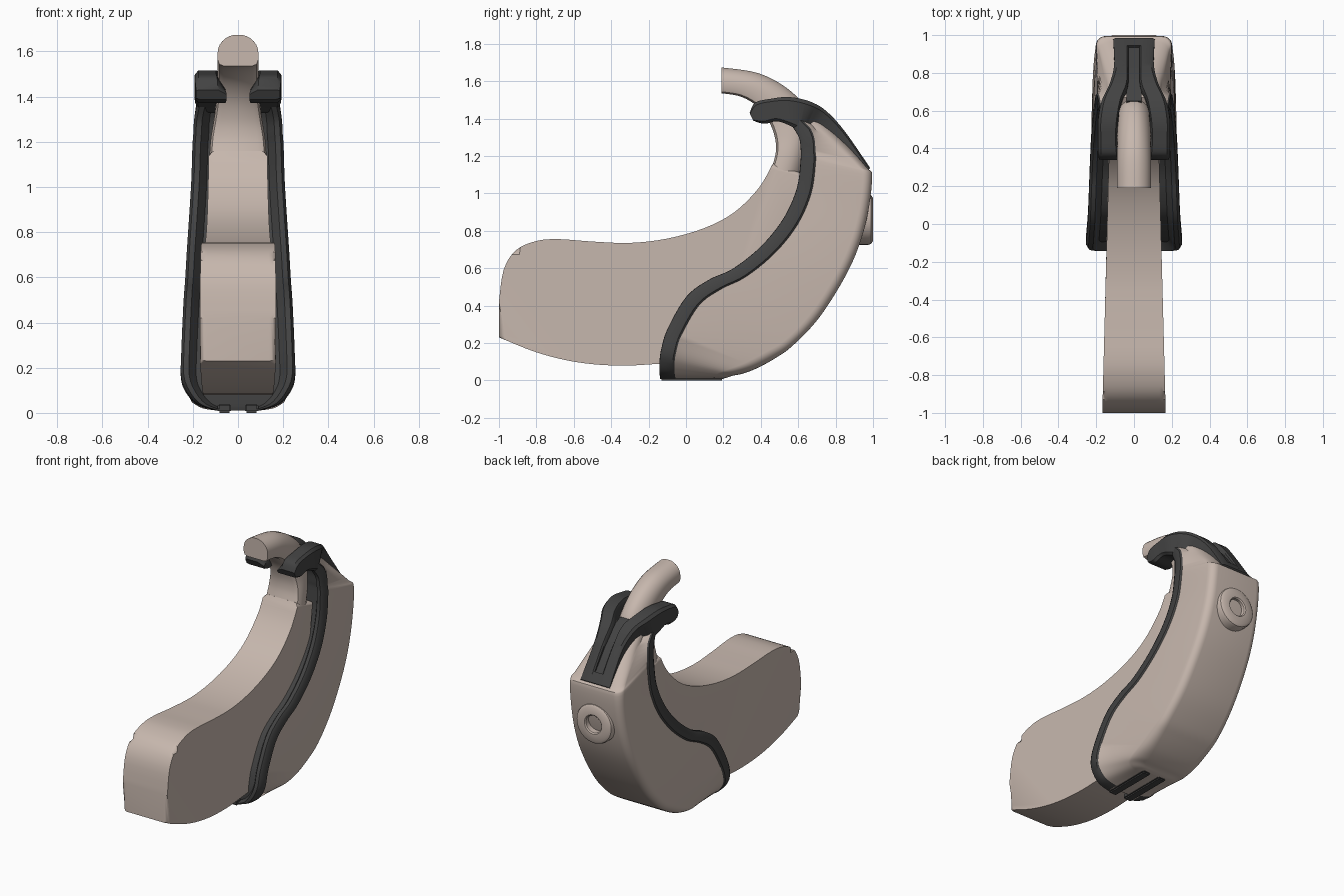
import bpy, bmesh, math
from mathutils import Vector

cube = bpy.data.objects.get("Cube")
if cube:
    bpy.data.objects.remove(cube, do_unlink=True)


def material(name, color):
    m = bpy.data.materials.new(name)
    m.use_nodes = True
    m.diffuse_color = color
    m.node_tree.nodes["Principled BSDF"].inputs["Base Color"].default_value = color
    return m


TAN = material("warm beige", (0.57, 0.475, 0.42, 1))
DARK = material("charcoal", (0.055, 0.055, 0.055, 1))


def finish(name, bm, mats, angle=35):
    bmesh.ops.recalc_face_normals(bm, faces=bm.faces)
    me = bpy.data.meshes.new(name)
    bm.to_mesh(me)
    bm.free()
    for m in mats:
        me.materials.append(m)
    ob = bpy.data.objects.new(name, me)
    bpy.context.collection.objects.link(ob)
    bpy.ops.object.select_all(action='DESELECT')
    ob.select_set(True)
    bpy.context.view_layer.objects.active = ob
    bpy.ops.object.shade_smooth_by_angle(angle=math.radians(angle))
    return ob


def smooth_rows(rows, steps=4):
    """Spline through rows of numbers."""
    out = []
    for i in range(len(rows) - 1):
        quad = [rows[max(i - 1, 0)], rows[i], rows[i + 1], rows[min(i + 2, len(rows) - 1)]]
        for k in range(steps):
            t = k / steps
            out.append([b + t * (c - a) / 2 + t * t * (a - 2.5 * b + 2 * c - d / 2)
                        + t ** 3 * (-a + 3 * b - 3 * c + d) / 2 for a, b, c, d in zip(*quad)])
    return out + [list(rows[-1])]


def loft(name, rings, mats, rule=None, angle=35):
    """Skin closed rings; rule picks the material from the column number."""
    bm = bmesh.new()
    vs = [[bm.verts.new(p) for p in r] for r in rings]
    n = len(vs[0])
    for a, b in zip(vs, vs[1:]):
        for j in range(n):
            k = (j + 1) % n
            f = bm.faces.new((a[j], a[k], b[k], b[j]))
            f.material_index = rule(j) if rule else 0
    bm.faces.new(vs[0])
    bm.faces.new(vs[-1])
    return finish(name, bm, mats, angle)


def mirrored(half):
    return half + [(-x, s) for x, s in reversed(half)]


# Inner body: side outline extruded across x, slightly wider at the front
top = smooth_rows([(-1, 0.42), (-0.975, 0.59), (-0.91, 0.695), (-0.8, 0.745), (-0.68, 0.755),
                   (-0.5, 0.742), (-0.3, 0.735), (-0.1, 0.758), (0.1, 0.815), (0.26, 0.9),
                   (0.39, 1.03), (0.465, 1.16)])
under = smooth_rows([(0.2, 0.25), (0, 0.115), (-0.2, 0.085), (-0.4, 0.08), (-0.6, 0.1),
                     (-0.8, 0.15), (-1, 0.23)])
outline = top + [(0.64, 1.1), (0.6, 0.8), (0.35, 0.4)] + under
bm = bmesh.new()
caps = []
for side in (1, -1):
    caps.append([bm.verts.new((side * (0.142 - 0.026 * y if y < 0.4 else 0.13), y, z))
                 for y, z in outline])
    bm.faces.new(caps[-1])
rim = [e for e in bm.edges]
n = len(outline)
for j in range(n):
    k = (j + 1) % n
    bm.faces.new((caps[0][j], caps[0][k], caps[1][k], caps[1][j]))
bmesh.ops.bevel(bm, geom=rim, offset=0.03, segments=4, profile=0.5, affect='EDGES')
finish("inner_body", bm, [TAN])

# Hooked neck: rounded on its outer side
rings = []
for iy, iz, oy, oz, w in smooth_rows([
        (0.46, 1.14, 0.62, 1.08, 0.127), (0.48, 1.22, 0.65, 1.2, 0.12),
        (0.475, 1.3, 0.67, 1.33, 0.105), (0.44, 1.39, 0.65, 1.45, 0.092),
        (0.375, 1.47, 0.54, 1.565, 0.09), (0.29, 1.518, 0.385, 1.645, 0.09),
        (0.19, 1.535, 0.19, 1.675, 0.09)], 6):
    half = [(w * 0.7, 0), (w * 0.92, 0.06), (w, 0.2)]
    half += [(w * math.cos(a), 0.42 + 0.58 * math.sin(a))
             for a in [i * math.pi / 14 for i in range(7)]]
    rings.append([(x, iy + (oy - iy) * s, iz + (oz - iz) * s) for x, s in mirrored(half)])
loft("hooked_neck", rings, [TAN], angle=40)

# Outer shell: front edge, back edge, front half width, back half width, corner radius
rings = []
stations = [
    (-0.14, 0.01, 0.2, 0.01, 0.09, 0.08, 0.03), (-0.145, 0.04, 0.22, 0.015, 0.17, 0.15, 0.06),
    (-0.145, 0.1, 0.25, 0.025, 0.22, 0.19, 0.08), (-0.135, 0.17, 0.3, 0.035, 0.244, 0.21, 0.08),
    (-0.1, 0.28, 0.38, 0.065, 0.243, 0.22, 0.07), (0, 0.45, 0.48, 0.12, 0.236, 0.225, 0.06),
    (0.12, 0.54, 0.57, 0.185, 0.231, 0.225, 0.05), (0.25, 0.6, 0.7, 0.32, 0.226, 0.222, 0.05),
    (0.4, 0.72, 0.82, 0.5, 0.219, 0.218, 0.05), (0.52, 0.87, 0.91, 0.68, 0.209, 0.212, 0.05),
    (0.59, 1.03, 0.97, 0.88, 0.199, 0.205, 0.05), (0.61, 1.18, 0.995, 1.09, 0.194, 0.2, 0.05),
    (0.61, 1.24, 0.965, 1.14, 0.19, 0.185, 0.06), (0.6, 1.3, 0.82, 1.3, 0.186, 0.15, 0.08),
    (0.56, 1.365, 0.67, 1.43, 0.172, 0.14, 0.04)]
for fy, fz, by, bz, w, wb, r in smooth_rows(stations, 5):
    f, b = Vector((fy, fz)), Vector((by, bz))
    length = (b - f).length
    d = (b - f) / length
    g = min(0.085, length * 0.5)
    half = [(w - 0.06, 0.05), (w - 0.028, 0.003), (w - 0.004, 0.004), (w + 0.008, 0.024),
            (w + 0.008, g - 0.01), (w, g)]
    half += [(wb - r + r * math.cos(a), max(length - r, g + 0.005) + r * math.sin(a))
             for a in [i * math.pi / 12 for i in range(7)]]
    pts = mirrored(half)
    rings.append([(x, fy + d.x * s, fz + d.y * s) for x, s in pts])
count = len(rings[0])
loft("outer_shell", rings, [TAN, DARK],
     lambda j: 1 if j < 5 or j >= count - 6 else 0)

# Pair of dark arms over the shoulder: upper edge, lower edge, inner and outer x
rings = []
for ty, tz, uy, uz, xi, xo in smooth_rows([
        (0.985, 1.135, 0.94, 1.09, 0.03, 0.11), (0.85, 1.33, 0.79, 1.26, 0.03, 0.105),
        (0.75, 1.44, 0.67, 1.34, 0.032, 0.13), (0.66, 1.492, 0.62, 1.33, 0.065, 0.17),
        (0.55, 1.515, 0.57, 1.355, 0.085, 0.19), (0.45, 1.505, 0.49, 1.385, 0.09, 0.19),
        (0.37, 1.485, 0.42, 1.372, 0.085, 0.19), (0.34, 1.43, 0.36, 1.388, 0.08, 0.185)], 5):
    tip = max(0, min(1, (0.6 - ty) / 0.2)) * 0.03
    ring = [(xi + 0.008, 0), (xo - 0.015, 0), (xo, 0.12), (xo, 0.88), (xo - 0.015, 1),
            (xi - tip, 1), (xi - tip, 0.5), (xi, 0.12)]
    rings.append([(x, ty + (uy - ty) * s, tz + (uz - tz) * s) for x, s in ring])
arms = loft("shoulder_arms", rings, [DARK])
arms.modifiers.new("Mirror", 'MIRROR')


def slab(name, x0, x1, path, depth, mat):
    """Strip following a path in the side plane."""
    return loft(name, [[(x0, y, z), (x1, y, z), (x1, y - depth, z - depth),
                        (x0, y - depth, z - depth)] for y, z in path], [mat])


# Bridge joining the arms at the back, and the floor of the slot between them
slab("arm_bridge", -0.04, 0.04, [(0.985, 1.135), (0.945, 1.193)], 0.04, DARK)
slab("slot_floor", -0.04, 0.04, [(0.95, 1.16), (0.83, 1.315), (0.74, 1.41), (0.65, 1.45)],
     0.05, DARK)

# Dark rails either side of the groove under the shell
bm = bmesh.new()
bmesh.ops.create_cube(bm, size=1)
for v in bm.verts:
    v.co = Vector((0.06 + v.co.x * 0.06, 0.03 + v.co.y * 0.34, 0.02 + v.co.z * 0.04))
bmesh.ops.bevel(bm, geom=list(bm.edges), offset=0.008, segments=2, affect='EDGES')
rails = finish("bottom_rails", bm, [DARK])
rails.modifiers.new("Mirror", 'MIRROR')

# Round boss with a blind hole on the back
rings = []
for radius, y in [(0.135, 0.85), (0.135, 0.975), (0.13, 0.99), (0.115, 1.0), (0.065, 1.0),
                  (0.058, 0.993), (0.058, 0.93)]:
    rings.append([(radius * math.cos(a), y, 0.86 + radius * math.sin(a))
                  for a in [i * math.tau / 40 for i in range(40)]])
loft("rear_boss", rings, [TAN])
